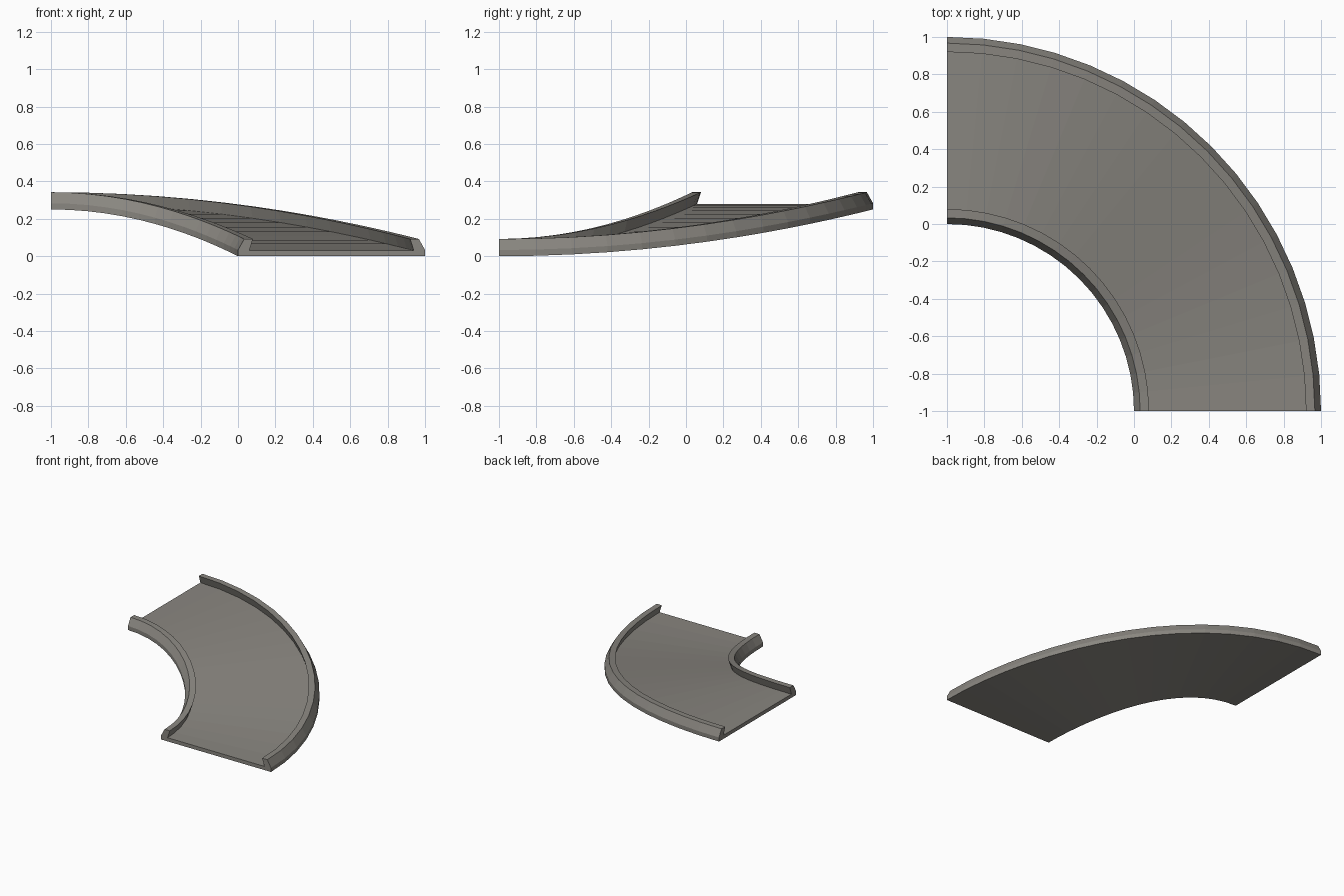
import bpy, bmesh, math

if "Cube" in bpy.data.objects:
    bpy.data.objects.remove(bpy.data.objects["Cube"])

SEGMENTS = 16
RISE = 0.25

grey = bpy.data.materials.new("warm_grey")
grey.diffuse_color = (0.25, 0.238, 0.215, 1)
grey.use_nodes = True
grey.node_tree.nodes["Principled BSDF"].inputs["Base Color"].default_value = grey.diffuse_color

# Cross-section (radius offset, height): outer wall, sloped side, rail top, undercut, floor
half = [(0, 0), (0, 0.033), (0.033, 0.092), (0.08, 0.092), (0.06, 0.03)]
profile = half + [(1 - r, z) for r, z in reversed(half)]

# Sweep the section round a quarter turn about (-1, -1), easing up to the raised end
bm = bmesh.new()
rings = []
for i in range(SEGMENTS + 1):
    a = math.pi / 2 * i / SEGMENTS
    lift = RISE * math.sin(a) ** 2
    rings.append([bm.verts.new((-1 + (1 + r) * math.cos(a),
                                -1 + (1 + r) * math.sin(a), z + lift))
                  for r, z in profile])

n = len(profile)
for p, q in zip(rings, rings[1:]):
    for j in range(n):
        k = (j + 1) % n
        bm.faces.new((p[j], p[k], q[k], q[j]))

# End caps
bm.faces.new(rings[0])
bm.faces.new(rings[-1])
bmesh.ops.recalc_face_normals(bm, faces=bm.faces)

mesh = bpy.data.meshes.new("curved_ramp_track")
bm.to_mesh(mesh)
bm.free()
mesh.materials.append(grey)
track = bpy.data.objects.new("curved_ramp_track", mesh)
bpy.context.collection.objects.link(track)
